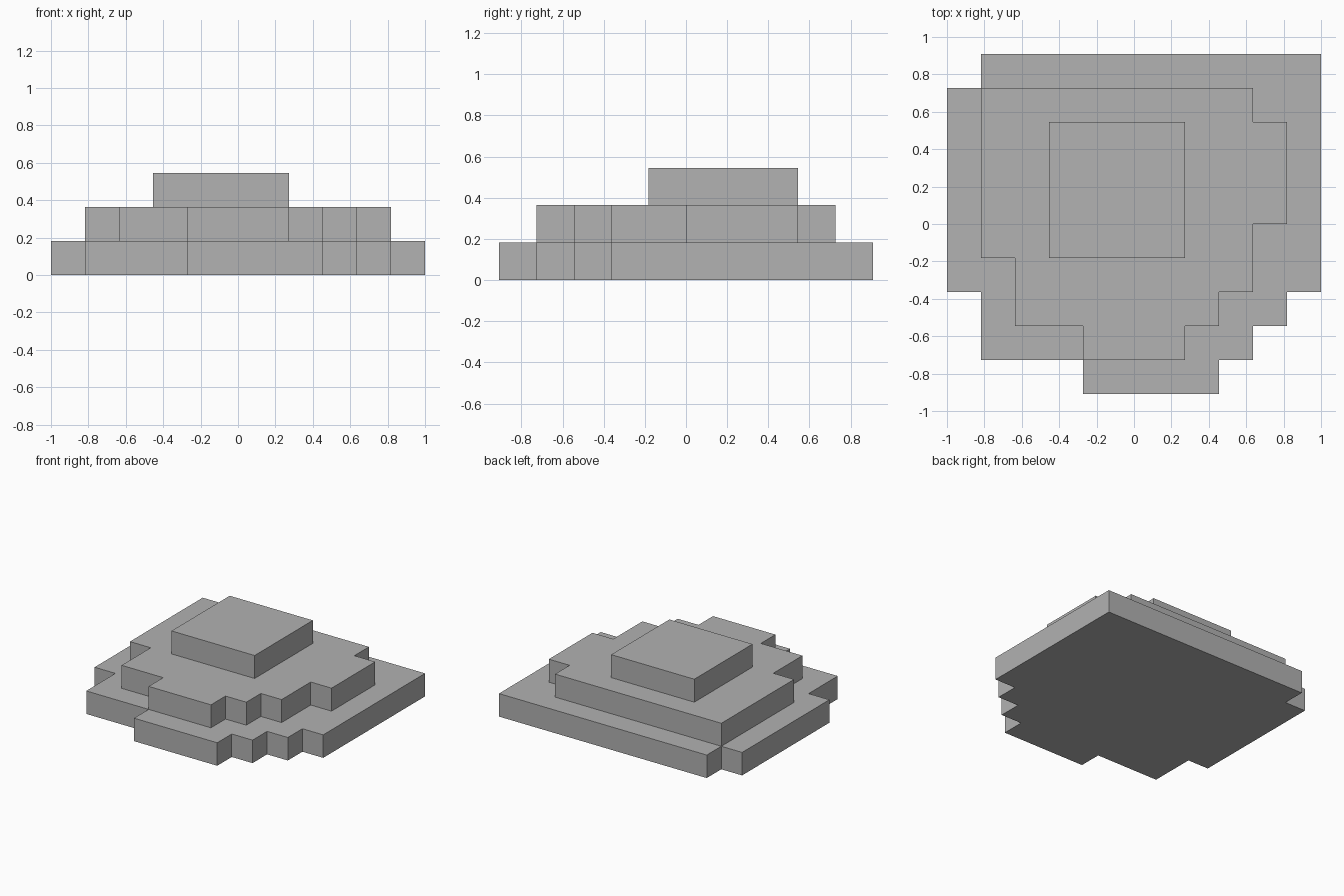
import bpy
import bmesh

cube = bpy.data.objects.get("Cube")
if cube:
    bpy.data.objects.remove(cube, do_unlink=True)

# The rock sits on a block grid, 11 blocks wide and 10 deep
UNIT = 2 / 11

stone = bpy.data.materials.new("stone_grey")
stone.use_nodes = True
colour = (0.445, 0.445, 0.445, 1)
stone.diffuse_color = colour
stone.node_tree.nodes["Principled BSDF"].inputs["Base Color"].default_value = colour


def add_layer(name, level, outline):
    """Raise a stepped outline, in block units, by one block."""
    bm = bmesh.new()
    verts = [bm.verts.new(((x - 5.5) * UNIT, (y - 5) * UNIT, level * UNIT))
             for x, y in outline]
    base = bm.faces.new(verts)
    # keep the bottom face and raise a copy of it
    raised = bmesh.ops.extrude_face_region(bm, geom=[base], use_keep_orig=True)["geom"]
    bmesh.ops.translate(bm, vec=(0, 0, UNIT),
                        verts=[g for g in raised if isinstance(g, bmesh.types.BMVert)])
    bmesh.ops.recalc_face_normals(bm, faces=bm.faces[:])
    mesh = bpy.data.meshes.new(name)
    bm.to_mesh(mesh)
    bm.free()
    mesh.materials.append(stone)
    obj = bpy.data.objects.new(name, mesh)
    bpy.context.scene.collection.objects.link(obj)


# Wide bottom step
add_layer("bottom_step", 0, [
    (4, 0), (8, 0), (8, 1), (9, 1), (9, 2), (10, 2), (10, 3), (11, 3),
    (11, 10), (1, 10), (1, 9), (0, 9), (0, 3), (1, 3), (1, 1), (4, 1)])

# Middle step
add_layer("middle_step", 1, [
    (4, 1), (7, 1), (7, 2), (8, 2), (8, 3), (9, 3), (9, 5), (10, 5),
    (10, 8), (9, 8), (9, 9), (1, 9), (1, 4), (2, 4), (2, 2), (4, 2)])

# Square top step
add_layer("top_step", 2, [(3, 4), (7, 4), (7, 8), (3, 8)])
